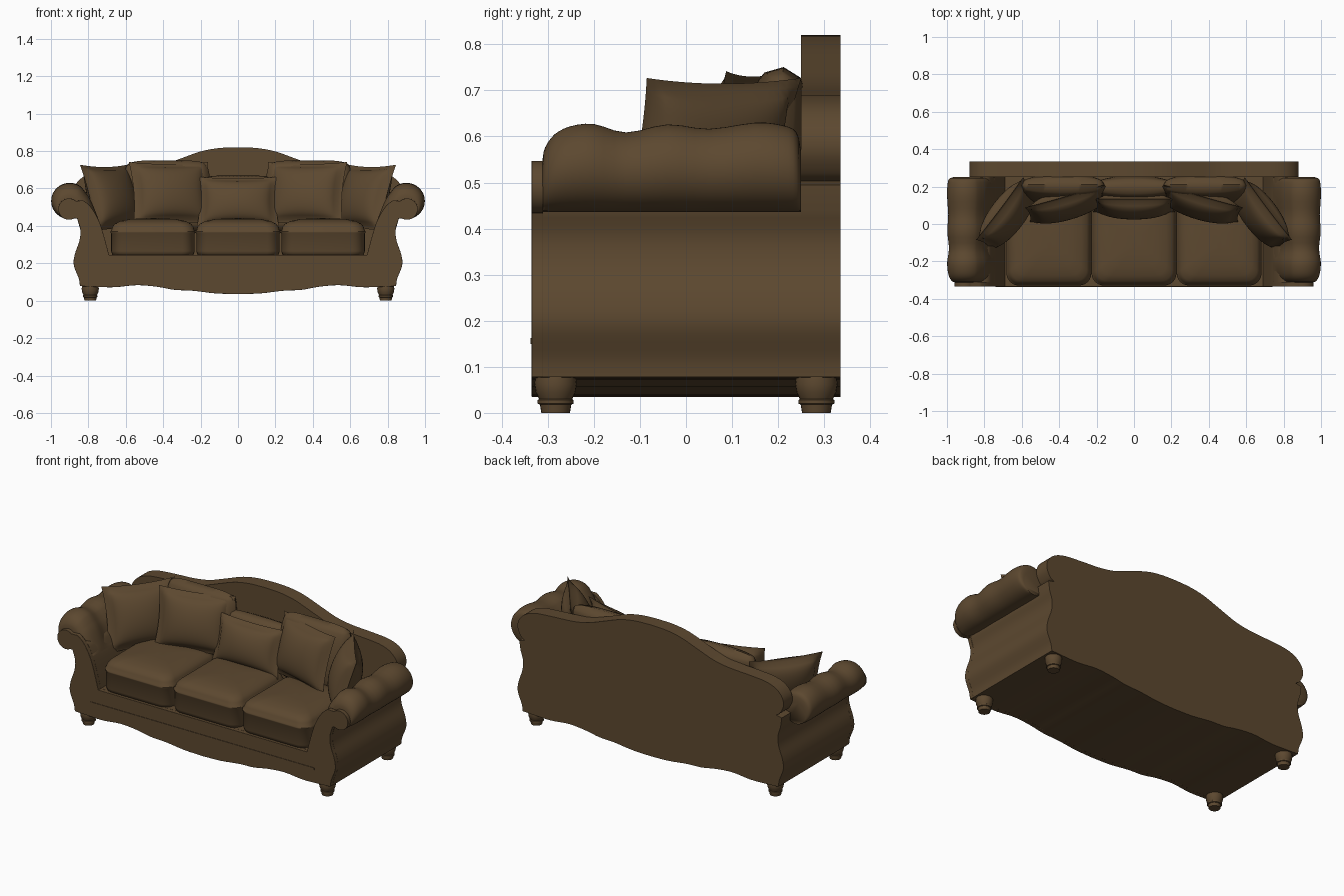
import bpy, bmesh, math
from mathutils import Matrix, Vector

if "Cube" in bpy.data.objects:
    bpy.data.objects.remove(bpy.data.objects["Cube"])

brown = bpy.data.materials.new("brown upholstery")
brown.diffuse_color = (0.108, 0.065, 0.029, 1)
brown.use_nodes = True
brown.node_tree.nodes["Principled BSDF"].inputs["Base Color"].default_value = brown.diffuse_color


def finish(name, bm, angle=40, bevel=0):
    bmesh.ops.remove_doubles(bm, verts=bm.verts, dist=1e-5)
    bmesh.ops.recalc_face_normals(bm, faces=bm.faces)
    me = bpy.data.meshes.new(name)
    bm.to_mesh(me)
    bm.free()
    me.materials.append(brown)
    ob = bpy.data.objects.new(name, me)
    bpy.context.collection.objects.link(ob)
    if bevel:
        m = ob.modifiers.new("bevel", 'BEVEL')
        m.width, m.segments, m.limit_method = bevel, 2, 'ANGLE'
        m.angle_limit = math.radians(50)
    bpy.ops.object.select_all(action='DESELECT')
    ob.select_set(True)
    bpy.context.view_layer.objects.active = ob
    bpy.ops.object.shade_smooth_by_angle(angle=math.radians(angle))
    return ob


def smooth(pts, n=4):
    """Catmull-Rom curve through points."""
    p = [Vector(q) for q in pts]
    p = [2 * p[0] - p[1]] + p + [2 * p[-1] - p[-2]]
    out = []
    for i in range(1, len(p) - 2):
        a, b, c, d = p[i - 1:i + 3]
        for k in range(n):
            t = k / n
            out.append(0.5 * (2 * b + (c - a) * t + (2 * a - 5 * b + 4 * c - d) * t * t
                              + (3 * b - a - 3 * c + d) * t ** 3))
    return out + [p[-2]]


def loft(name, rings, **kw):
    bm = bmesh.new()
    vs = [[bm.verts.new(p) for p in r] for r in rings]
    for a, b in zip(vs, vs[1:]):
        for i in range(len(a)):
            j = (i + 1) % len(a)
            bm.faces.new((a[i], a[j], b[j], b[i]))
    bm.faces.new(vs[0])
    bm.faces.new(vs[-1])
    return finish(name, bm, **kw)


def prism(name, half, y0, y1, **kw):
    """Mirror a half outline in x and extrude it along y."""
    pts = [(p[0], p[1]) for p in half]
    pts += [(-x, z) for x, z in reversed(pts) if x > 1e-4]
    return loft(name, [[(x, y, z) for x, z in pts] for y in (y0, y1)], **kw)


def arc(cx, cz, r, a0, a1, n):
    return [(cx + r * math.cos(math.radians(a0 + (a1 - a0) * i / n)),
             cz + r * math.sin(math.radians(a0 + (a1 - a0) * i / n))) for i in range(n + 1)]


# shared outlines: wavy apron and curved sides
apron = smooth([(0, .035), (.12, .039), (.24, .053), (.34, .058), (.43, .074), (.54, .083),
                (.66, .072), (.76, .074), (.845, .078)])
side = smooth([(.845, .079), (.852, .12), (.878, .19), (.872, .25), (.848, .32), (.843, .38), (.86, .44)])
sweep = smooth([(.84, .545), (.79, .505), (.745, .43), (.715, .34), (.69, .245)])

# body and front frame with scrolled arm ends
prism("body", apron + side + [(.86, .5), (.80, .5)] + sweep[5:] + [(0, .245)], -.31, .25)
prism("front_frame", apron + side + arc(.904, .49, .057, -120, 130, 20) + sweep[1:] + [(0, .245)],
      -.335, -.31, bevel=.005)

# raised moulding along the front rail
prism("front_rail_moulding", [(0, .15), (.74, .15), (.74, .163), (0, .163)], -.338, -.33)

# camel back panel, running down to the apron
back = smooth([(0, .82), (.1, .816), (.2, .798), (.32, .755), (.42, .72), (.52, .703), (.65, .695),
               (.76, .685), (.83, .66), (.872, .615), (.878, .565), (.855, .52), (.83, .503)])
prism("back_panel", apron + side + [(.868, .495)] + back[::-1], .25, .335)

# puffy rolled arms, swept down to the seat
section = arc(.9, .535, .099, -130, 130, 28) + smooth(
    [(.825, .595), (.79, .545), (.755, .46), (.72, .35), (.70, .25)])[1:] + [(.82, .3)]
puffs = smooth([(-.312, .55), (-.306, .7), (-.285, .85), (-.25, .94), (-.2, .965), (-.13, .87), (-.04, .96),
                (.05, .91), (.15, .98), (.21, .95), (.24, .87), (.25, .65)], 3)
for sgn, label in ((-1, "left"), (1, "right")):
    rings = []
    for y, s in puffs:
        rings.append([(sgn * ((.9 + (x - .9) * min(1, s + .03)) if z > .44 else x), y,
                       (.44 + (z - .44) * s) if z > .44 else z) for x, z in section])
    loft(label + "_rolled_arm", rings, angle=60)


def rounded_rect(cx, cy, hx, hy, r, z):
    out = []
    for k, (sx, sy) in enumerate(((1, 1), (-1, 1), (-1, -1), (1, -1))):
        out += [(x, y, z) for x, y in
                arc(cx + sx * (hx - r), cy + sy * (hy - r), r, 90 * k, 90 * k + 90, 6)]
    return out


# seat cushions with a piped seam and domed top
layers = [(.02, .238), (.006, .246), (0, .265), (0, .358), (-.004, .364), (-.004, .37), (.001, .375),
          (.006, .395), (.02, .412), (.05, .426), (.10, .436), (.16, .44), (.20, .441)]
for i, label in enumerate(("left", "middle", "right")):
    loft(label + "_seat_cushion",
         [rounded_rect((i - 1) * .455, -.085, .223 - d, .24 - d, max(.065 - d * .2, .008), z)
          for d, z in layers], angle=50)


def pillow(name, loc, w, h, t, yaw=0, tilt=15, flange=.87, soft=0, n=22):
    """Stuffed square with pinched sides; soft rounds the corners instead."""
    bm = bmesh.new()
    mat = (Matrix.Translation(loc) @ Matrix.Rotation(math.radians(yaw), 4, 'Z')
           @ Matrix.Rotation(math.radians(-tilt), 4, 'X'))
    for s in (-1, 1):
        g = []
        for i in range(n + 1):
            row = []
            for j in range(n + 1):
                u, v = 2 * i / n - 1, 2 * j / n - 1
                fill = max(0, 1 - (u / flange) ** 2) * max(0, 1 - (v / flange) ** 2)
                edge = 0 if max(abs(u), abs(v)) > .999 else .006
                pinch = .07 if not soft else 0
                k = 1 - soft * (u * v) ** 4
                p = Vector((w / 2 * u * k * (1 - pinch + pinch * v * v),
                            s * (edge + t / 2 * fill ** .42),
                            h / 2 * v * k * (1 - pinch + pinch * u * u)))
                row.append(bm.verts.new(mat @ p))
            g.append(row)
        for i in range(n):
            for j in range(n):
                bm.faces.new((g[i][j], g[i + 1][j], g[i + 1][j + 1], g[i][j + 1]))
    return finish(name, bm, angle=50)


# back cushions and throw pillows
pillow("middle_back_cushion", (0, .185, .52), .44, .30, .13, tilt=6, flange=1, soft=.1)
pillow("middle_throw_pillow", (0, .10, .53), .44, .275, .13)
for sgn, label in ((-1, "left"), (1, "right")):
    pillow(label + "_back_cushion", (sgn * .38, .185, .56), .46, .385, .14, tilt=8, flange=1, soft=.1)
    pillow(label + "_throw_pillow", (sgn * .36, .105, .575), .44, .345, .14, yaw=-16 * sgn)
    pillow(label + "_corner_pillow", (sgn * .675, .05, .55), .42, .37, .16, yaw=-53 * sgn, tilt=17)

# turned bun feet
foot = [(.031, 0), (.034, .018), (.039, .02), (.039, .028), (.036, .03), (.043, .045),
        (.046, .062), (.044, .08), (.040, .10)]
for sx, a in ((-1, "left"), (1, "right")):
    for sy, b in ((-1, "front"), (1, "back")):
        loft(b + "_" + a + "_foot",
             [[(x, y, z) for x, y in arc(sx * .79, sy * .283, r, 0, 345, 23)] for r, z in foot])
